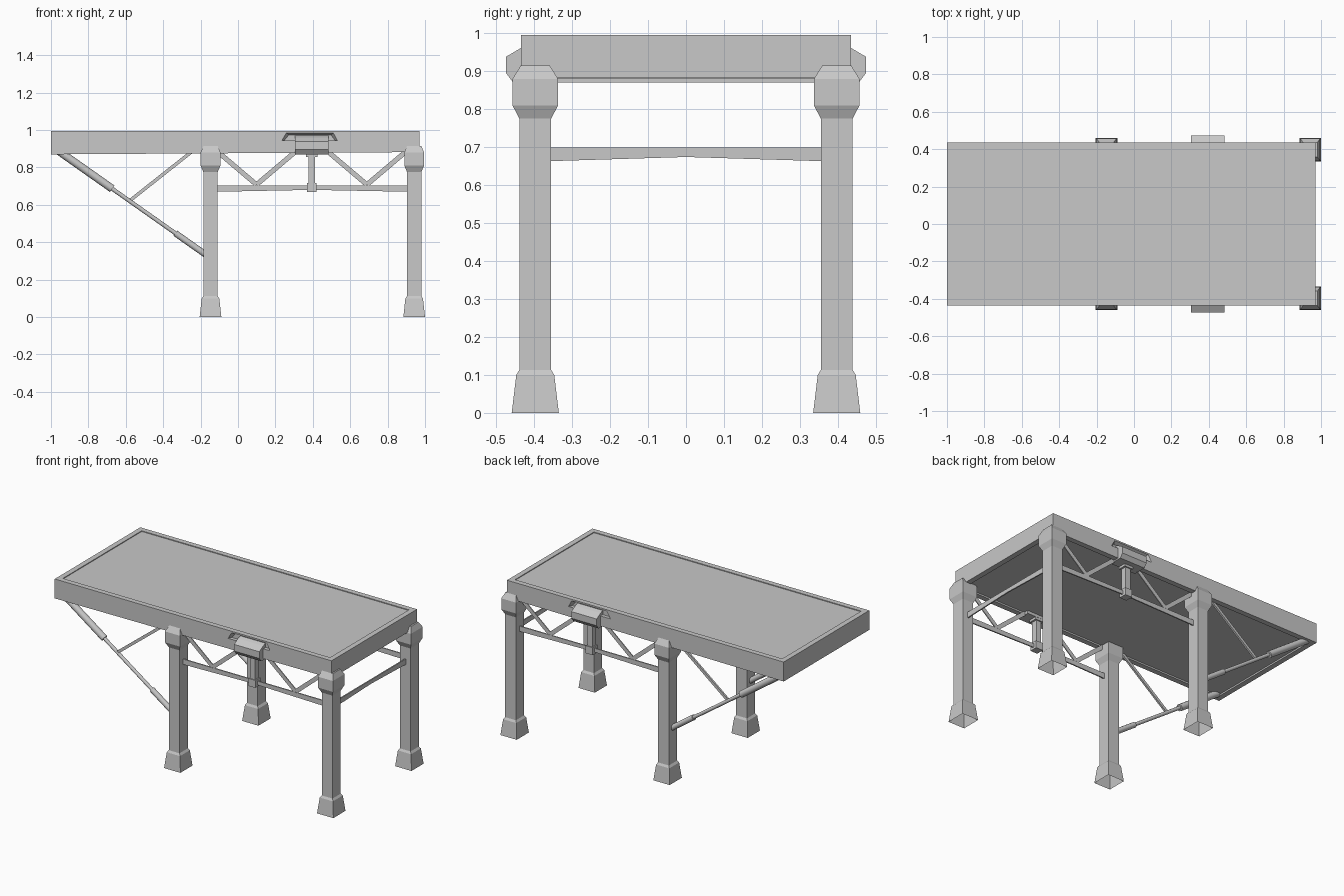
import bpy
import bmesh
from math import radians
from mathutils import Vector

if "Cube" in bpy.data.objects:
    bpy.data.objects.remove(bpy.data.objects["Cube"], do_unlink=True)

GREY = (0.58, 0.58, 0.58, 1)
mat = bpy.data.materials.new("plain grey")
mat.use_nodes = True
mat.diffuse_color = GREY
mat.node_tree.nodes["Principled BSDF"].inputs["Base Color"].default_value = GREY


def finish(name, bm):
    bmesh.ops.recalc_face_normals(bm, faces=bm.faces)
    mesh = bpy.data.meshes.new(name)
    bm.to_mesh(mesh)
    bm.free()
    mesh.materials.append(mat)
    ob = bpy.data.objects.new(name, mesh)
    bpy.context.collection.objects.link(ob)
    return ob


def loft(name, rings, cap_start=True):
    """Skin a list of equal-length point rings."""
    bm = bmesh.new()
    loops = [[bm.verts.new(p) for p in ring] for ring in rings]
    for a, b in zip(loops, loops[1:]):
        for i in range(len(a)):
            j = (i + 1) % len(a)
            bm.faces.new((a[i], a[j], b[j], b[i]))
    if cap_start:
        bm.faces.new(loops[0])
    bm.faces.new(loops[-1])
    return finish(name, bm)


def rect(x, y, z, hx, hy):
    return [(x + sx * hx, y + sy * hy, z)
            for sx, sy in ((-1, -1), (1, -1), (1, 1), (-1, 1))]


def prism_y(name, outline, y0, y1):
    return loft(name, [[(x, y, z) for x, z in outline] for y in (y0, y1)])


def bar(name, a, b, width, y, depth):
    """Flat strut between two (x, z) points."""
    a, b = Vector(a), Vector(b)
    n = (b - a).orthogonal().normalized() * width / 2
    return prism_y(name, [a + n, b + n, b - n, a - n], y - depth / 2, y + depth / 2)


def tube(name, a, b, radius):
    a, b = Vector(a), Vector(b)
    bm = bmesh.new()
    bmesh.ops.create_cone(bm, cap_ends=True, segments=12, radius1=radius,
                          radius2=radius, depth=(b - a).length)
    turn = Vector((0, 0, 1)).rotation_difference(b - a).to_matrix()
    bmesh.ops.transform(bm, matrix=turn.to_4x4(), verts=bm.verts)
    bmesh.ops.translate(bm, vec=(a + b) / 2, verts=bm.verts)
    ob = finish(name, bm)
    bpy.ops.object.select_all(action='DESELECT')
    ob.select_set(True)
    bpy.context.view_layer.objects.active = ob
    bpy.ops.object.shade_smooth_by_angle(angle=radians(40))


# Deck: slightly tapered slab with shallow sunken panels above and below
deck = prism_y("deck", [(-1, 0.87), (0.97, 0.882), (0.97, 0.995), (-1, 0.995)],
               -0.435, 0.435)
bm = bmesh.new()
bm.from_mesh(deck.data)
for sign, depth in ((1, 0.005), (-1, 0.01)):
    face = max(bm.faces, key=lambda f: f.normal.z * sign)
    bmesh.ops.inset_individual(bm, faces=[face], thickness=0.048)
    new = bmesh.ops.extrude_discrete_faces(bm, faces=[face])["faces"][0]
    bmesh.ops.translate(bm, vec=(0, 0, -sign * depth), verts=new.verts)
bm.to_mesh(deck.data)
bm.free()

MID = 0.394
for side, label in ((-1, "front"), (1, "back")):
    y = side * 0.397

    # Niche in the deck edge, narrowing inwards
    rings = []
    for yy, s in ((0.45, 0), (0.435, 0), (0.412, 0.012)):
        rings.append([(MID + dx, side * yy, z) for dx, z in (
            (-0.16 + s, 0.943), (0.138 - s, 0.943),
            (0.115 - s, 0.985 - s), (-0.135 + s, 0.985 - s))])
    cutter = loft("niche_cutter", rings)
    cutter.hide_render = True
    mod = deck.modifiers.new("niche", 'BOOLEAN')
    mod.object = cutter
    mod.solver = 'EXACT'
    bpy.context.view_layer.objects.active = deck
    bpy.ops.object.modifier_apply(modifier=mod.name)
    bpy.data.objects.remove(cutter, do_unlink=True)

    # Posts with flared feet and faceted capitals, open underneath
    for x, end in ((-0.147, "inner"), (0.942, "outer")):
        loft(f"{label}_{end}_post", [rect(x, y, z, hx, hy) for z, hx, hy in (
            (0, 0.058, 0.062), (0.1, 0.047, 0.05), (0.113, 0.038, 0.042),
            (0.775, 0.038, 0.042), (0.81, 0.053, 0.06),
            (0.88, 0.053, 0.06), (0.915, 0.038, 0.038))], cap_start=False)

    # Thin side rail with a gently arched underside
    prism_y(f"{label}_side_rail", [(-0.11, 0.67), (MID, 0.68), (0.905, 0.67),
                                   (0.905, 0.704), (-0.11, 0.704)],
            y - 0.004, y + 0.004)

    # Zigzag plate struts above the rail
    for m in (-1, 1):
        foot = (MID + m * 0.295, 0.708)
        for dx in (0.51, 0.08):
            bar(f"{label}_strut", (MID + m * dx, 0.89), foot, 0.026, y, 0.006)

    # Central hanger and its faceted housing
    loft(f"{label}_hanger", [rect(MID, y, z, 0.018, 0.018) for z in (0.68, 0.88)])
    loft(f"{label}_hanger_foot", [rect(MID, y, z, 0.025, 0.025) for z in (0.668, 0.716)])
    loft(f"{label}_hanger_collar", [rect(MID, y, z, 0.03, 0.026) for z in (0.855, 0.89)])
    profile = ((0.37, 0.87), (0.455, 0.87), (0.474, 0.895), (0.474, 0.938),
               (0.435, 0.961), (0.405, 0.972), (0.37, 0.95))
    loft(f"{label}_housing", [[(x, side * py, z) for py, z in profile]
                              for x in (MID - 0.09, MID + 0.09)])

    # Telescoping brace under the overhang, with a thin branch
    top, low = Vector((-0.955, y, 0.885)), Vector((-0.17, y, 0.332))
    for part, t0, t1, r in (("sleeve", 0, 0.36, 0.021), ("rod", 0.3, 0.9, 0.011),
                            ("socket", 0.79, 1, 0.017)):
        tube(f"{label}_brace_{part}", top.lerp(low, t0), top.lerp(low, t1), r)
    bar(f"{label}_brace_branch", (-0.575, 0.625), (-0.24, 0.89), 0.018, y, 0.012)

# Thin arched cross beam joining the outer posts
beam = ((-0.36, 0.663), (0, 0.674), (0.36, 0.663), (0.36, 0.699), (-0.36, 0.699))
loft("cross_beam", [[(x, y, z) for y, z in beam] for x in (0.938, 0.946)])
